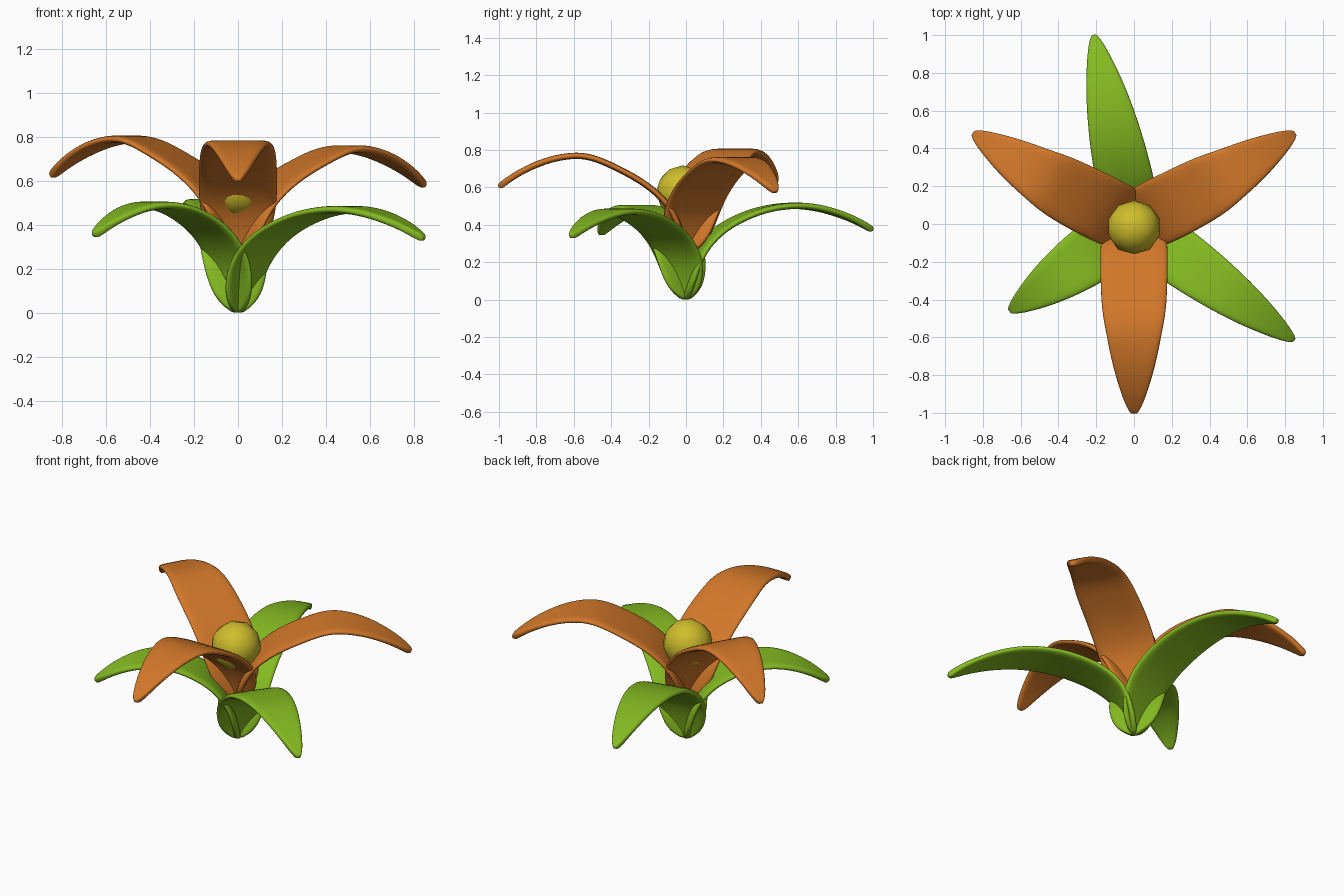
import bpy, bmesh, math
from mathutils import Vector

if "Cube" in bpy.data.objects:
    bpy.data.objects.remove(bpy.data.objects["Cube"])


def material(name, rgb):
    m = bpy.data.materials.new(name)
    m.diffuse_color = (*rgb, 1)
    m.use_nodes = True
    m.node_tree.nodes["Principled BSDF"].inputs["Base Color"].default_value = m.diffuse_color
    return m


ORANGE = material("petal orange", (0.64, 0.185, 0.022))
GREEN = material("leaf green", (0.23, 0.49, 0.015))
YELLOW = material("centre yellow", (0.62, 0.51, 0.025))

# Blade profile: reach, height fraction, half-width fraction
RISE = [(0.0, 0.0, 0.16), (0.006, 0.08, 0.52), (0.018, 0.2, 0.80), (0.046, 0.4, 0.97),
        (0.092, 0.57, 1.01), (0.18, 0.745, 1.01), (0.30, 0.875, 0.99), (0.43, 0.965, 0.94),
        (0.58, 1.0, 0.83)]
# Beyond the crest: reach, fraction of the drop, half-width fraction
FALL = [(0.70, 0.10, 0.70), (0.80, 0.29, 0.56), (0.90, 0.57, 0.38),
        (0.97, 0.85, 0.22), (1.003, 1.0, 0.07)]


def blade(name, mat, azimuth, length, half_width, base, peak, tip, spread=0.0, bend=0.0):
    """Arched, tapered blade growing out from the axis, optionally bent sideways."""
    rows = []
    for r, f, w in RISE:
        reach = r + spread * max(0, math.sin(math.pi * r / 0.58)) ** 1.2
        rows.append((reach, base + (peak - base) * f, w))
    for r, f, w in FALL:
        rows.append((r, peak - (peak - tip) * f, w))
    a = math.radians(azimuth)
    out = Vector((math.cos(a), math.sin(a), 0))
    side = Vector((-math.sin(a), math.cos(a), 0))
    bm = bmesh.new()
    grid = []
    for r, z, w in rows:
        mid = out * r * length + side * bend * math.sin(math.pi * min(r, 1)) + Vector((0, 0, z))
        grid.append([bm.verts.new(mid + side * (c / 2 * w * half_width))
                     for c in range(-2, 3)])
    for lo, hi in zip(grid, grid[1:]):
        for i in range(4):
            bm.faces.new((lo[i], hi[i], hi[i + 1], lo[i + 1]))
    bmesh.ops.recalc_face_normals(bm, faces=bm.faces[:])
    me = bpy.data.meshes.new(name)
    bm.to_mesh(me)
    bm.free()
    me.materials.append(mat)
    for p in me.polygons:
        p.use_smooth = True
    ob = bpy.data.objects.new(name, me)
    bpy.context.collection.objects.link(ob)
    solid = ob.modifiers.new("thickness", 'SOLIDIFY')
    solid.thickness = 0.034
    solid.offset = 0
    sub = ob.modifiers.new("smooth", 'SUBSURF')
    sub.levels = sub.render_levels = 2
    return ob


# Lower green leaves
blade("leaf_right", GREEN, -36, 1.045, 0.155, 0.0, 0.475, 0.335)
blade("leaf_back", GREEN, 102, 1.02, 0.155, 0.0, 0.507, 0.37)
blade("leaf_left", GREEN, 215, 0.80, 0.165, 0.0, 0.495, 0.35)

# Upper orange petals
blade("petal_front", ORANGE, -90, 1.0, 0.18, 0.24, 0.775, 0.60, 0.078)
blade("petal_right", ORANGE, 29.4, 0.975, 0.178, 0.24, 0.752, 0.575, 0.078, -0.02)
blade("petal_left", ORANGE, 150.6, 0.975, 0.178, 0.24, 0.797, 0.62, 0.078, 0.02)

# Flower centre
bpy.ops.mesh.primitive_ico_sphere_add(subdivisions=2, radius=0.143,
                                      location=(0, -0.018, 0.575))
ball = bpy.context.object
ball.name = "flower_centre"
ball.data.materials.append(YELLOW)
bpy.ops.object.shade_smooth()
